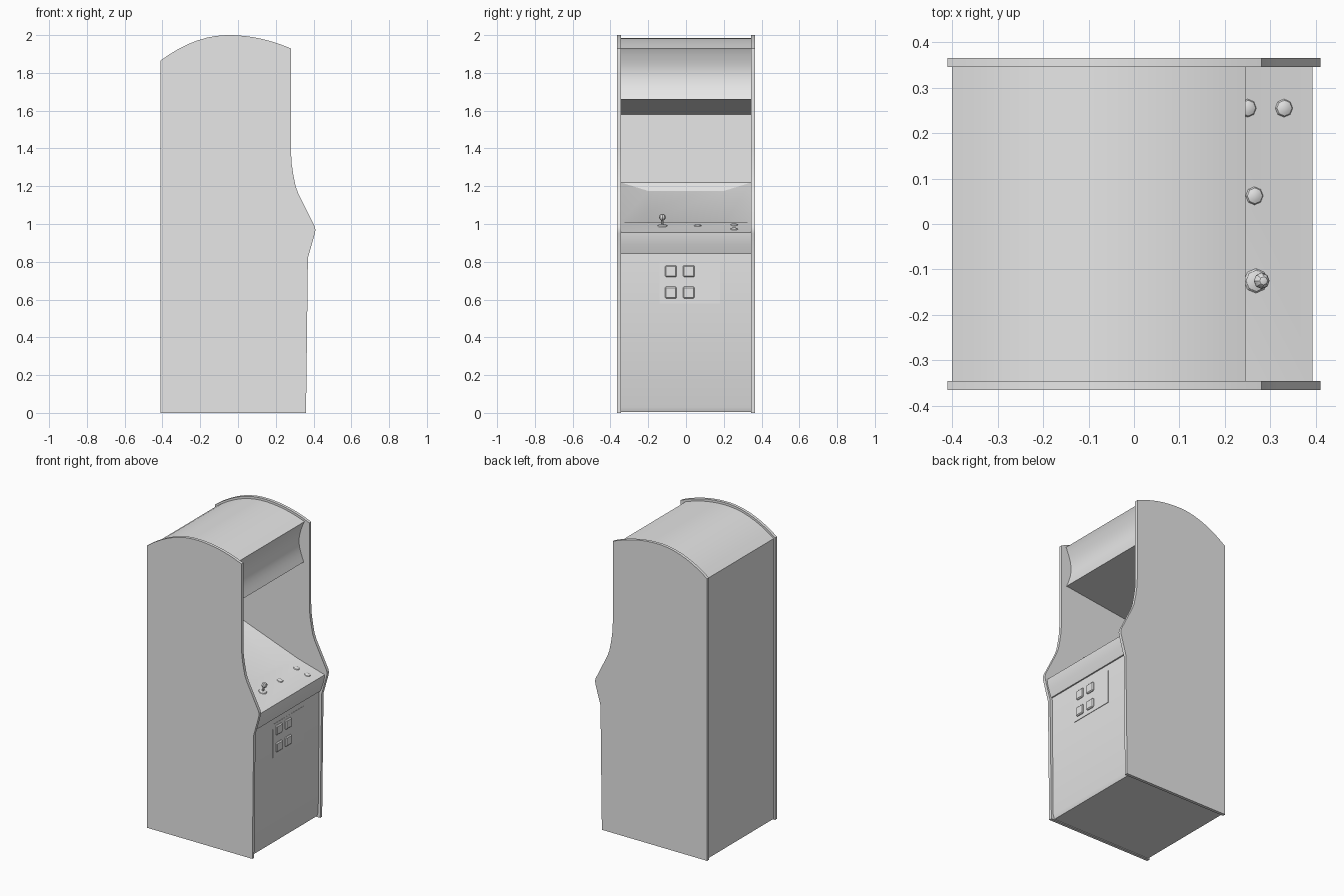
import bpy, bmesh, math
from mathutils import Matrix, Vector

if "Cube" in bpy.data.objects:
    bpy.data.objects.remove(bpy.data.objects["Cube"], do_unlink=True)

grey = bpy.data.materials.new("plain grey")
grey.use_nodes = True
grey.diffuse_color = (0.8, 0.8, 0.8, 1)
grey.node_tree.nodes["Principled BSDF"].inputs["Base Color"].default_value = (0.8, 0.8, 0.8, 1)


def finish(name, bm, angle=30):
    bmesh.ops.recalc_face_normals(bm, faces=bm.faces)
    mesh = bpy.data.meshes.new(name)
    bm.to_mesh(mesh)
    bm.free()
    mesh.materials.append(grey)
    obj = bpy.data.objects.new(name, mesh)
    bpy.context.collection.objects.link(obj)
    bpy.ops.object.select_all(action='DESELECT')
    obj.select_set(True)
    bpy.context.view_layer.objects.active = obj
    bpy.ops.object.shade_smooth_by_angle(angle=math.radians(angle))
    return obj


def extrude_profile(points, y0, y1):
    """Closed x-z outline swept along y."""
    bm = bmesh.new()
    face = bm.faces.new([bm.verts.new((x, y0, z)) for x, z in points])
    out = bmesh.ops.extrude_face_region(bm, geom=[face])
    moved = [v for v in out["geom"] if isinstance(v, bmesh.types.BMVert)]
    bmesh.ops.translate(bm, verts=moved, vec=(0, y1 - y0, 0))
    return bm


def arc_z(x, drop=0.0):
    """Height of the arched roof, flatter toward the front."""
    d = x + 0.05
    return 2.0 - drop - (0.65 * d * d if d > 0 else 1.04 * d * d)


def arch(x0, x1, drop=0.0, steps=14):
    xs = [x0 + (x1 - x0) * i / steps for i in range(steps + 1)]
    return [(x, arc_z(x, drop)) for x in xs]


# Side panels
outline = [(-0.41, 0), (0.36, 0), (0.365, 0.4), (0.37, 0.82), (0.407, 0.95),
           (0.41, 0.97), (0.405, 0.99), (0.32, 1.16), (0.305, 1.2),
           (0.293, 1.26), (0.284, 1.32), (0.28, 1.39)] + arch(0.28, -0.41)
for name, y0, y1 in (("right_side_panel", -0.365, -0.345),
                     ("left_side_panel", 0.345, 0.365)):
    finish(name, extrude_profile(outline, y0, y1))

# Cabinet body: kick, door, lip, control deck, screen well, hood and roof
SLOPE = 0.28


def deck_z(x):
    return 0.955 + SLOPE * (0.393 - x)


marquee = []
for i in range(11):
    t = i / 10
    marquee.append((0.24 - 0.035 * math.sin(math.pi * t), 1.66 + 0.26 * t))
roof = arch(0.245, -0.4, 0.015)
front = [(-0.4, 0.005), (0.335, 0.005), (0.345, 0.03), (0.353, 0.84),
         (0.362, 0.84), (0.38, 0.89), (0.39, 0.93), (0.393, 0.955)]
well_front, well_back = (0.2, deck_z(0.2)), (-0.375, 1.22)
body = front + [well_front, well_back, (-0.375, 1.58)] + marquee + roof
bm = extrude_profile(body, -0.346, 0.346)

# Sloping bezel around the sunken screen
bm.faces.ensure_lookup_table()
mid = Vector(((well_front[0] + well_back[0]) / 2, 0,
              (well_front[1] + well_back[1]) / 2))
screen = min(bm.faces, key=lambda f: (f.calc_center_median() - mid).length)
bmesh.ops.inset_individual(bm, faces=[screen], thickness=0.06)
for v in screen.verts:
    x, z = (0.143, 1.008) if v.co.x > mid.x else (-0.33, 1.175)
    v.co = (x, math.copysign(0.2, v.co.y), z)
finish("cabinet_body", bm, 25)


def box(name, centre, size, bevel=0.0):
    bm = bmesh.new()
    bmesh.ops.create_cube(bm, size=1, matrix=Matrix.Translation(centre)
                          @ Matrix.Diagonal((*size, 1)))
    if bevel:
        bmesh.ops.bevel(bm, geom=bm.edges[:], offset=bevel, segments=1,
                        affect='EDGES')
    return finish(name, bm)


# Coin door plate and its four square buttons
box("coin_plate", (0.35, 0.02, 0.69), (0.008, 0.32, 0.22))
for row, z in (("upper", 0.75), ("lower", 0.637)):
    for side, y in (("right", -0.08), ("left", 0.015)):
        box(f"{row}_{side}_coin_button", (0.353, y, z), (0.022, 0.062, 0.062), 0.006)


# Controls standing on the tilted deck
def on_deck(x, y):
    return (Matrix.Translation((x, y, deck_z(x)))
            @ Matrix.Rotation(math.atan(SLOPE), 4, 'Y'))


def dome(name, x, y, radius, height, lift=0.0):
    bm = bmesh.new()
    bmesh.ops.create_uvsphere(bm, u_segments=8, v_segments=6, radius=1,
                              matrix=on_deck(x, y) @ Matrix.Translation((0, 0, lift))
                              @ Matrix.Diagonal((radius, radius, height, 1)))
    finish(name, bm)


dome("centre_button", 0.265, 0.062, 0.02, 0.008)
dome("rear_button", 0.25, 0.255, 0.02, 0.008)
dome("front_button", 0.33, 0.255, 0.02, 0.008)
dome("joystick_base", 0.268, -0.125, 0.027, 0.008)
dome("joystick_knob", 0.268, -0.125, 0.018, 0.018, 0.048)
bm = bmesh.new()
bmesh.ops.create_cone(bm, segments=8, radius1=0.007, radius2=0.006, depth=0.05,
                      cap_ends=True,
                      matrix=on_deck(0.268, -0.125) @ Matrix.Translation((0, 0, 0.02)))
finish("joystick_shaft", bm)
